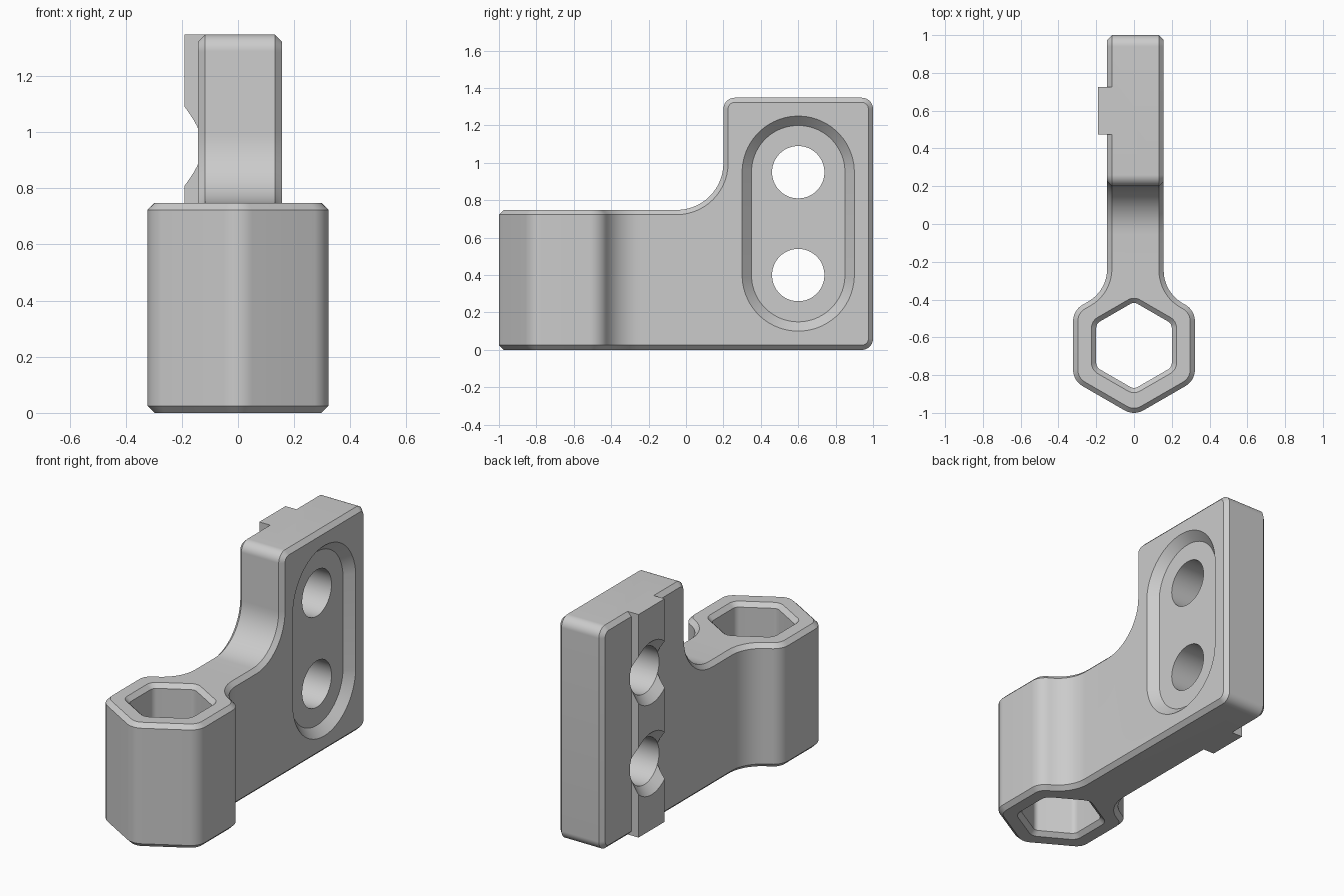
import bpy, bmesh, math
from mathutils import Vector

cube = bpy.data.objects.get("Cube")
if cube:
    bpy.data.objects.remove(cube, do_unlink=True)

LEFT, RIGHT = 0.157, -0.142      # arm side planes
ARM_Z, TOP_Z = 0.748, 1.348
HEX_Y, HEX_R = -0.643, 0.3225
CHAMFER = 0.025
HOLE_Y, HOLE_Z = 0.6, (0.4, 0.95)
S3 = math.sqrt(3)

metal = bpy.data.materials.new("plain grey")
metal.use_nodes = True
metal.diffuse_color = (0.6, 0.6, 0.6, 1)
metal.node_tree.nodes["Principled BSDF"].inputs["Base Color"].default_value = (0.6, 0.6, 0.6, 1)


def rounded(corners, steps=10):
    """Closed 2D outline from (u, v, radius) corners."""
    out = []
    for i, (u, v, r) in enumerate(corners):
        p = Vector((u, v))
        if r == 0:
            out.append(p)
            continue
        a = (Vector(corners[i - 1][:2]) - p).normalized()
        b = (Vector(corners[(i + 1) % len(corners)][:2]) - p).normalized()
        half = a.angle(b) / 2
        centre = p + (a + b).normalized() * r / math.sin(half)
        start = p + a * r / math.tan(half) - centre
        end = p + b * r / math.tan(half) - centre
        sweep = start.angle_signed(end)
        for k in range(steps + 1):
            t = -sweep * k / steps
            c, s = math.cos(t), math.sin(t)
            out.append(centre + Vector((start.x * c - start.y * s, start.x * s + start.y * c)))
    return out


def hexagon(r, fillet):
    pts = []
    for k in range(6):
        a = math.radians(60 * k - 90)
        pts.append((2 * r / S3 * math.cos(a), HEX_Y + 2 * r / S3 * math.sin(a), fillet))
    return pts


def capsule(r, z0, z1, n=64):
    pts = []
    for i in range(n):
        a = math.tau * (i + 0.5) / n
        pts.append((HOLE_Y + r * math.cos(a), (z1 if math.sin(a) > 0 else z0) + r * math.sin(a)))
    return pts


def along_x(x, outline):
    return [(x, u, v) for u, v in outline]


def along_z(z, outline):
    return [(u, v, z) for u, v in outline]


def loft(name, rings):
    """Solid skinned through matching rings, capped at both ends."""
    bm = bmesh.new()
    loops = [[bm.verts.new(p) for p in ring] for ring in rings]
    n = len(loops[0])
    for a, b in zip(loops, loops[1:]):
        for i in range(n):
            j = (i + 1) % n
            bm.faces.new((a[i], a[j], b[j], b[i]))
    bm.faces.new(loops[0])
    bm.faces.new(loops[-1])
    bmesh.ops.recalc_face_normals(bm, faces=bm.faces)
    mesh = bpy.data.meshes.new(name)
    bm.to_mesh(mesh)
    bm.free()
    mesh.materials.append(metal)
    obj = bpy.data.objects.new(name, mesh)
    bpy.context.collection.objects.link(obj)
    return obj


def activate(obj):
    bpy.ops.object.select_all(action='DESELECT')
    obj.select_set(True)
    bpy.context.view_layer.objects.active = obj


def combine(obj, tool, operation):
    mod = obj.modifiers.new(operation, 'BOOLEAN')
    mod.operation, mod.solver, mod.object = operation, 'EXACT', tool
    activate(obj)
    bpy.ops.object.modifier_apply(modifier=mod.name)
    bpy.data.objects.remove(tool, do_unlink=True)


# Bracket body: plan outline crossed with side outline
flank = lambda x: HEX_Y + (2 * HEX_R - abs(x)) / S3
head = hexagon(HEX_R, 0.1)
plan = rounded(head[:3] + [(LEFT, flank(LEFT), 0.2), (LEFT, 1.5, 0), (RIGHT, 1.5, 0),
                           (RIGHT, flank(RIGHT), 0.2)] + head[4:])
side = rounded([(-1.5, 0, 0), (1, 0, 0.06), (1, TOP_Z, 0.06), (0.2, TOP_Z, 0.06),
                (0.2, ARM_Z, 0.25), (-1.5, ARM_Z, 0)], 14)
body = loft("bracket", [along_z(-0.5, plan), along_z(2, plan)])
combine(body, loft("side_cutter", [along_x(-1, side), along_x(1, side)]), 'INTERSECT')

# Chamfered outer edges
bevel = body.modifiers.new("chamfer", 'BEVEL')
bevel.width, bevel.segments = CHAMFER, 1
bevel.limit_method, bevel.angle_limit = 'ANGLE', math.radians(50)
bevel.use_clamp_overlap = False
activate(body)
bpy.ops.object.modifier_apply(modifier=bevel.name)

# Hexagonal socket, flared at both ends
rings = []
for z, grow in ((-CHAMFER, 0.05), (CHAMFER, 0), (ARM_Z - CHAMFER, 0), (ARM_Z + CHAMFER, 0.05)):
    rings.append(along_z(z, rounded(hexagon(0.2 + grow, 0.04 + grow))))
combine(body, loft("socket_cutter", rings), 'DIFFERENCE')

# Locating rib on the right side
rib = [(HOLE_Y - 0.125, 0), (HOLE_Y + 0.125, 0), (HOLE_Y + 0.125, TOP_Z), (HOLE_Y - 0.125, TOP_Z)]
combine(body, loft("rib", [along_x(-0.19, rib), along_x(-0.09, rib)]), 'UNION')

# Sloped oblong recess on the left side
combine(body, loft("recess_cutter", [along_x(LEFT - 0.05, capsule(0.25, *HOLE_Z)),
                                     along_x(LEFT + 0.05, capsule(0.35, *HOLE_Z))]), 'DIFFERENCE')

# Two bolt holes, countersunk through the rib
for z in HOLE_Z:
    rings = [along_x(x, capsule(r, z, z)) for x, r in ((0.3, 0.14), (RIGHT, 0.14), (RIGHT - 0.1, 0.24))]
    combine(body, loft("hole_cutter", rings), 'DIFFERENCE')

activate(body)
bpy.ops.object.shade_smooth_by_angle(angle=math.radians(25))
